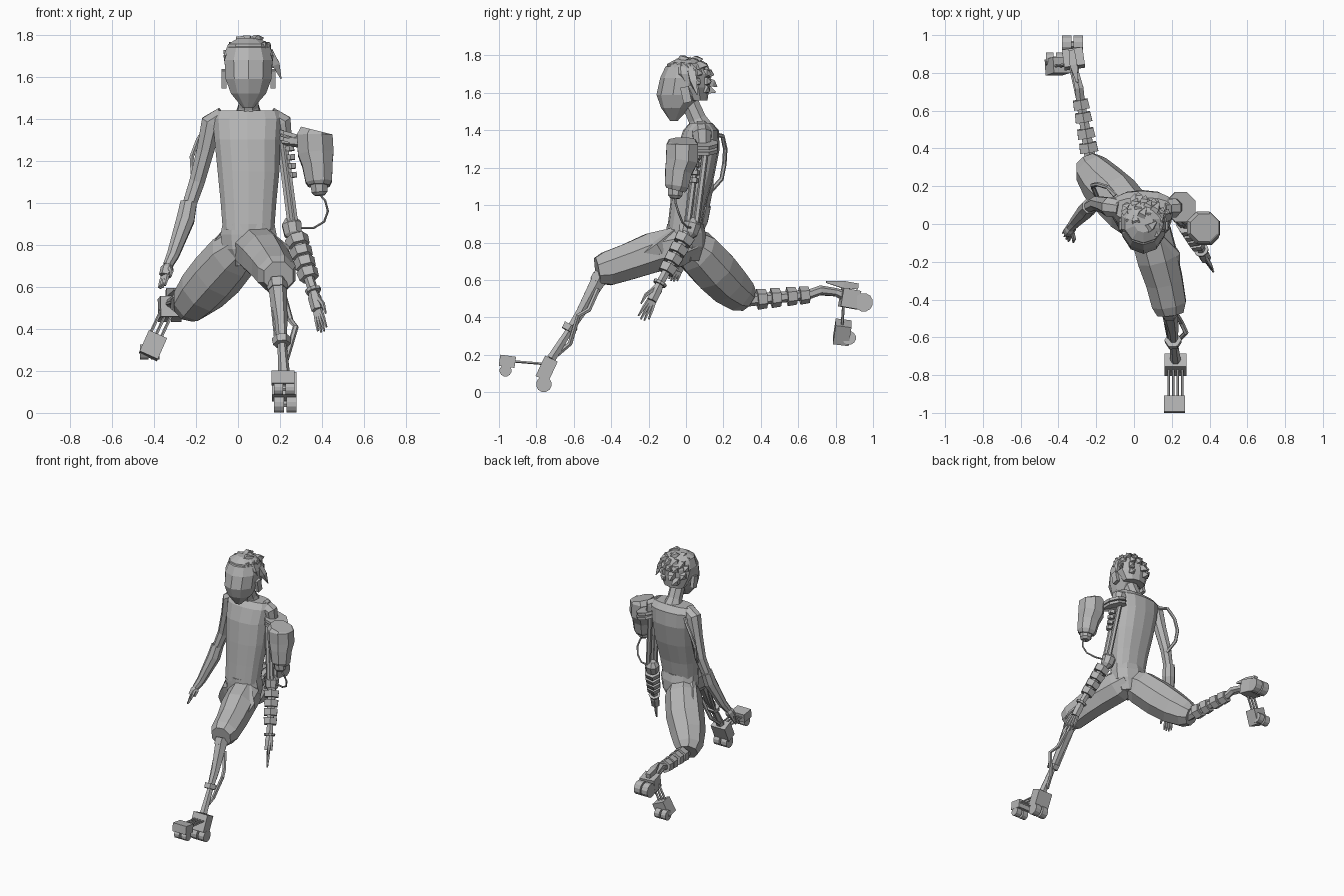
import bpy, bmesh, math, random
from mathutils import Vector, Euler

random.seed(4)
cube = bpy.data.objects.get("Cube")
if cube:
    bpy.data.objects.remove(cube, do_unlink=True)

grey = bpy.data.materials.new("plain_grey")
grey.use_nodes = True
GREY = (0.46, 0.46, 0.46, 1)
grey.diffuse_color = GREY
grey.node_tree.nodes["Principled BSDF"].inputs["Base Color"].default_value = GREY


def finish(name, bm):
    bmesh.ops.recalc_face_normals(bm, faces=bm.faces)
    mesh = bpy.data.meshes.new(name)
    bm.to_mesh(mesh)
    bm.free()
    mesh.materials.append(grey)
    obj = bpy.data.objects.new(name, mesh)
    bpy.context.collection.objects.link(obj)
    return obj


def skin(name, rings):
    """Bridge a list of equal point rings and cap both ends."""
    bm = bmesh.new()
    loops = [[bm.verts.new(p) for p in ring] for ring in rings]
    n = len(loops[0])
    for a, b in zip(loops, loops[1:]):
        for i in range(n):
            j = (i + 1) % n
            bm.faces.new((a[i], a[j], b[j], b[i]))
    bm.faces.new(loops[0])
    bm.faces.new(loops[-1])
    return finish(name, bm)


def limb(name, path, radii, n=8):
    """Round tube along a path; radii is one number or one per point."""
    pts = [Vector(p) for p in path]
    if not isinstance(radii, (list, tuple)):
        radii = [radii] * len(pts)
    whole = pts[-1] - pts[0]
    ref = min((Vector((1, 0, 0)), Vector((0, 1, 0)), Vector((0, 0, 1))),
              key=lambda v: abs(v.dot(whole)))
    rings = []
    for i, (p, r) in enumerate(zip(pts, radii)):
        t = (pts[min(i + 1, len(pts) - 1)] - pts[max(i - 1, 0)]).normalized()
        u = ref.cross(t).normalized()
        v = t.cross(u)
        angles = [math.tau * (k + .5) / n for k in range(n)]
        rings.append([p + r * (u * math.cos(a) + v * math.sin(a)) for a in angles])
    return skin(name, rings)


def stack(name, levels, n=12, power=1.0):
    """Horizontal oval rings: centre x, y, z and half widths."""
    def bend(c):
        return math.copysign(abs(c) ** power, c)
    rings = []
    for x, y, z, rx, ry in levels:
        angles = [math.tau * (k + .5) / n for k in range(n)]
        rings.append([(x + rx * bend(math.cos(a)), y + ry * bend(math.sin(a)), z)
                      for a in angles])
    return skin(name, rings)


def box(name, centre, size, tilt=(0, 0, 0)):
    bm = bmesh.new()
    bmesh.ops.create_cube(bm, size=1)
    rot = Euler([math.radians(d) for d in tilt])
    for v in bm.verts:
        v.co = rot.to_matrix() @ Vector([c * s for c, s in zip(v.co, size)]) + Vector(centre)
    return finish(name, bm)


def bands(name, start, end, places, radius, width, n=6):
    """Thick collars spaced along a straight line."""
    a, b = Vector(start), Vector(end)
    step = (b - a).normalized() * width / 2
    for t in places:
        c = a.lerp(b, t)
        limb(name, [c - step, c + step], [radius * (1.08 - .2 * t), radius * (1 - .2 * t)], n)


def wheels(name, centre, radius, gap, width):
    c = Vector(centre)
    for s in (-1, 1):
        m = c + Vector((s * gap, 0, 0))
        half = Vector((width / 2, 0, 0))
        limb(name, [m - half, m + half], radius, 12)
    limb(name + "_axle", [c - Vector((gap, 0, 0)), c + Vector((gap, 0, 0))], radius * .4, 6)


def hand(name, wrist, tips, across, spread):
    """Palm, four spread fingers and a thumb."""
    w, t, a = Vector(wrist), Vector(tips), Vector(across).normalized()
    mid = w.lerp(t, .48)
    limb(name + "_palm", [w, w.lerp(t, .2), mid], [.018, .032, .03], 6)
    for k in (-1.5, -.5, .5, 1.5):
        base = mid + a * k * .013
        tip = t + a * k * spread + (w - t) * abs(k) * .06
        limb(name + "_finger", [base, base.lerp(tip, .5), tip], [.011, .01, .005], 5)
    thumb = w.lerp(t, .2) + a * .02
    limb(name + "_thumb", [thumb, thumb + a * .03 + (t - w) * .2,
                           thumb + a * .035 + (t - w) * .42], [.012, .011, .005], 5)


# Torso, neck and waistband
stack("torso", [(.05, -.01, .87, .125, .09), (.05, .01, 1.0, .135, .095),
                (.05, .04, 1.15, .15, .11), (.045, .065, 1.3, .16, .115),
                (.045, .08, 1.4, .168, .095), (.045, .08, 1.44, .155, .06)], 14, .8)
limb("neck", [(.05, .09, 1.39), (.05, .06, 1.46), (.05, .02, 1.55)], [.075, .052, .05], 8)
stack("pants_waist", [(.05, 0, .70, .08, .08), (.05, 0, .78, .13, .105),
                      (.05, 0, .85, .14, .105), (.05, -.005, .9, .13, .097)], 10)

# Head with pointed chin and ears
stack("head", [(.048, -.065, 1.45, .025, .02), (.05, -.055, 1.52, .088, .078),
               (.05, -.03, 1.59, .115, .128), (.05, -.02, 1.68, .12, .118),
               (.05, -.01, 1.74, .1, .1), (.05, 0, 1.77, .055, .055)], 10)
for s in (-1, 1):
    box("ear", (.05 + s * .117, .0, 1.59), (.025, .045, .085), (12, 0, 0))

# Hair cap and swept locks
stack("hair_cap", [(.05, .06, 1.56, .085, .055), (.05, .04, 1.63, .115, .085),
                   (.05, .01, 1.7, .125, .118), (.05, 0, 1.755, .102, .1),
                   (.05, .005, 1.785, .05, .05)], 10)
centre = Vector((.05, 0, 1.66))
for row, (lift, count) in enumerate([(1.25, 6), (.85, 11), (.45, 12), (.05, 9), (-.3, 6)]):
    for k in range(count):
        turn = math.tau * (k + .5 * (row % 2)) / count
        out = Vector((math.cos(turn) * math.cos(lift), math.sin(turn) * math.cos(lift),
                      math.sin(lift)))
        if out.y < .05 and row > 1 or out.y < -.55:
            continue
        root = centre + out * .105
        sweep = Vector((random.uniform(-.1, .4), .45, random.uniform(-.55, -.1)))
        tip = root + (out * .4 + sweep).normalized() * random.uniform(.045, .08)
        limb("hair_lock", [root - out * .01, root.lerp(tip, .45) + out * .012, tip],
             [.035, .026, .003], 4)
limb("side_lock", [(.15, .03, 1.71), (.18, .04, 1.66), (.205, .06, 1.59)], [.03, .025, .003], 4)

# Natural right arm with forearm sleeve and external tube
limb("right_upper_arm", [(-.07, .08, 1.41), (-.125, .09, 1.38), (-.155, .1, 1.25),
                         (-.195, .11, 1.1), (-.235, .09, .98)], [.05, .055, .045, .04, .035])
limb("right_forearm", [(-.235, .095, 1.0), (-.25, .075, .92), (-.31, .01, .75),
                       (-.335, -.02, .70)], [.042, .046, .031, .024])
hand("right_hand", (-.33, -.015, .71), (-.365, -.075, .59), (.5, -.75, .2), .018)
limb("shoulder_tube", [(-.1, .15, 1.38), (-.14, .195, 1.37), (-.19, .21, 1.3),
                       (-.22, .205, 1.22), (-.215, .19, 1.14), (-.185, .12, 1.06)], .012, 6)

# Mechanical left arm
shoulder, elbow, wrist = (.2, .09, 1.38), (.26, .03, .89), (.355, -.135, .59)
limb("left_shoulder", [(.15, .08, 1.41), (.205, .085, 1.38), (.215, .09, 1.3)], [.05, .055, .045])
for dx, dy in ((-.01, -.025), (.012, .025), (.012, -.02)):
    limb("left_arm_rod", [(shoulder[0] + dx, shoulder[1] + dy, 1.36),
                          (elbow[0] + dx, elbow[1] + dy, .9)], .017, 6)
bands("arm_bolt", (.24, .06, 1.3), (.272, .035, 1.02), (.15, .3, .45, .6), .026, .025)
for z in (1.295, 1.325):
    limb("shoulder_plate", [(.245, .09, z - .009), (.25, .09, z + .009)], .085, 8)
limb("left_elbow", [(.25, .04, .93), (.255, .035, .9), (.263, .02, .85), (.27, .01, .83)],
     [.025, .05, .045, .025])
limb("left_forearm", [elbow, wrist], [.03, .024], 6)
bands("forearm_collar", elbow, wrist, (.25, .43, .6, .77), .056, .045)
bands("wrist_ring", elbow, wrist, (1.03,), .045, .015, 10)
hand("left_hand", wrist, (.405, -.235, .38), (.55, -.75, .25), .024)

# Canister, its mount and its cable
limb("canister", [(.37, -.02, 1.345), (.365, -.02, 1.325), (.37, -.022, 1.235),
                  (.378, -.04, 1.18), (.385, -.05, 1.1), (.385, -.055, 1.08)],
     [.078, .092, .092, .078, .068, .055], 8)
limb("canister_cap", [(.385, -.055, 1.09), (.388, -.058, 1.05), (.389, -.059, 1.035)],
     [.045, .04, .025], 8)
limb("canister_mount", [(.22, .06, 1.3), (.32, .01, 1.29)], .03, 6)
limb("canister_cable", [(.389, -.058, 1.04), (.415, -.055, 1.01), (.428, -.04, .96),
                        (.41, -.02, .91), (.36, .01, .88), (.27, .03, .88)], .006, 6)

# Baggy pant legs
limb("left_pant_leg", [(.07, .04, .8), (.09, -.05, .775), (.125, -.18, .745), (.16, -.3, .7),
                       (.185, -.42, .66), (.193, -.475, .65)],
     [.085, .115, .115, .105, .098, .075], 8)
limb("right_pant_leg", [(.04, -.02, .81), (-.02, .06, .75), (-.1, .15, .655), (-.17, .22, .58),
                        (-.225, .29, .52), (-.245, .33, .495)],
     [.09, .125, .13, .12, .098, .07], 8)
limb("left_pocket_fold", [(.12, -.05, .87), (.2, -.16, .77), (.22, -.28, .7)], [.02, .05, .02], 5)
limb("right_pocket_fold", [(-.05, .0, .87), (-.11, .09, .77), (-.2, .18, .66)], [.02, .045, .02], 5)

# Left shin, bent strut and clamps
left_knee, left_ankle = (.185, -.45, .63), (.22, -.72, .18)
limb("left_shin", [left_knee, (.205, -.56, .43), (.21, -.63, .32), left_ankle],
     [.048, .03, .022, .028], 6)
limb("left_shin_rod", [(.16, -.47, .58), (.185, -.6, .34)], .012, 6)
limb("left_strut", [(.22, -.47, .55), (.25, -.52, .44), (.275, -.575, .41),
                    (.23, -.62, .26), (.205, -.69, .2)], .014, 6)
bands("left_shin_clamp", left_knee, left_ankle, (.06, .64), .048, .035)

# Right shin with stacked collars
right_knee, right_mid = (-.225, .31, .49), (-.283, .65, .52)
limb("right_shin", [right_knee, right_mid, (-.29, .72, .545), (-.31, .8, .535),
                    (-.32, .86, .51)], [.035, .026, .026, .022, .03], 6)
bands("right_shin_collar", right_knee, right_mid, (.28, .5, .75, .95), .055, .05)
limb("right_side_rod", [(-.3, .67, .53), (-.335, .83, .52)], .01, 6)

# Left skate: heel and toe blocks joined by rods
box("left_heel_block", (.22, -.745, .125), (.115, .075, .12), (-25, 0, 0))
wheels("left_heel_wheel", (.225, -.76, .042), .042, .03, .046)
box("left_toe_block", (.215, -.955, .165), (.11, .085, .06), (-8, 0, 0))
wheels("left_toe_wheel", (.22, -.965, .115), .032, .028, .042)
for dx in (-.036, -.012, .012, .036):
    limb("left_skate_rod", [(.22 + dx, -.92, .165), (.22 + dx, -.74, .15)], .007, 5)

# Right skate: raised heel with toe hanging below
box("right_heel_block", (-.32, .875, .5), (.11, .095, .1), (-10, 0, 8))
wheels("right_heel_wheel", (-.325, .95, .48), .05, .03, .05)
limb("right_heel_fin", [(-.3, .75, .59), (-.32, .84, .575), (-.33, .92, .565)],
     [.008, .028, .022], 4)
box("right_toe_block", (-.405, .835, .32), (.095, .085, .11), (-8, 24, 0))
wheels("right_toe_wheel", (-.42, .872, .29), .037, .026, .04)
for dx in (-.03, 0, .03):
    limb("right_skate_rod", [(-.395 + dx, .835, .36), (-.325 + dx, .845, .51)], .008, 5)
